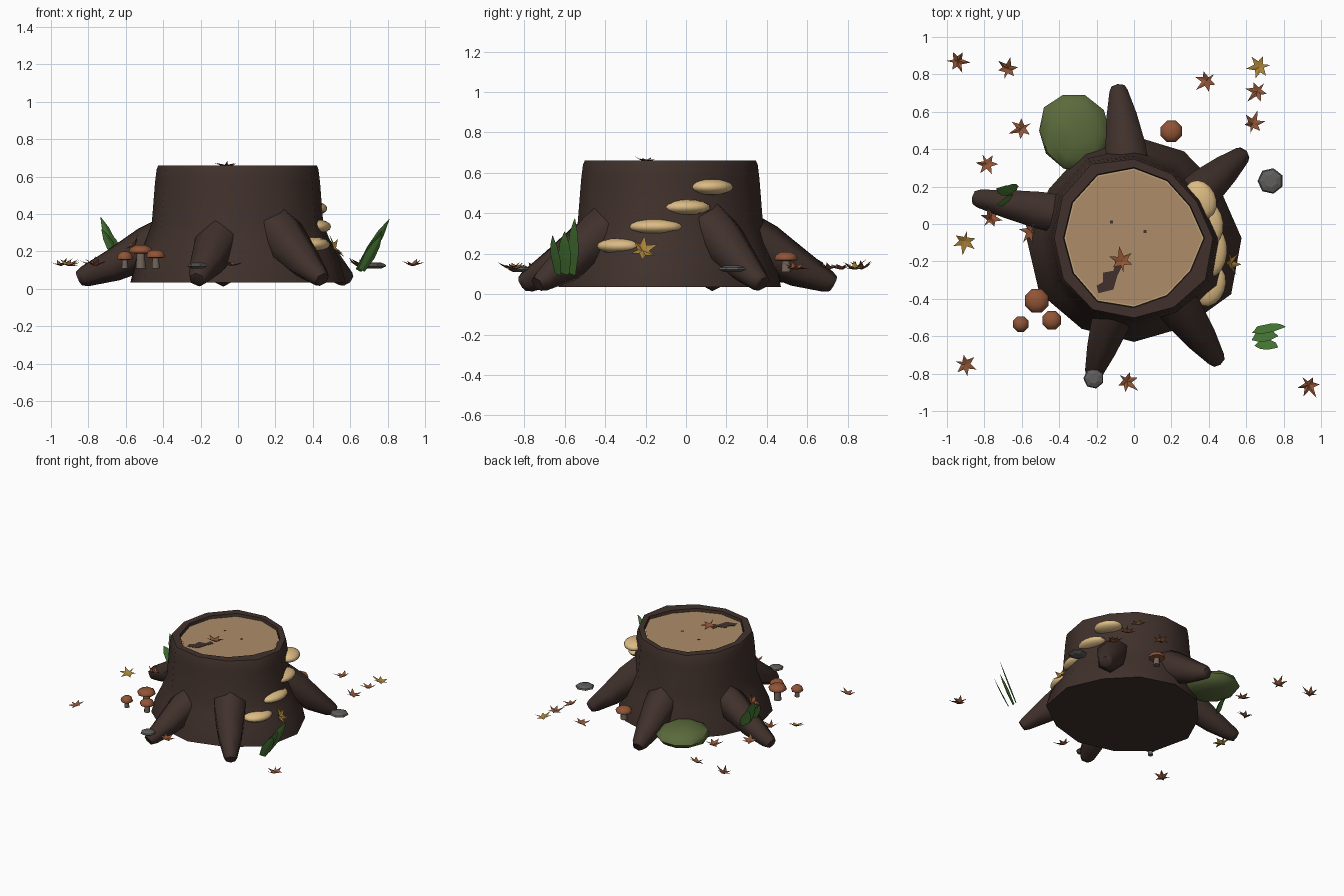
import bpy, bmesh, math, random
from mathutils import Vector, Matrix, Euler

if "Cube" in bpy.data.objects:
    bpy.data.objects.remove(bpy.data.objects["Cube"])

random.seed(4)
COLOURS = {
    "bark": (0.052, 0.031, 0.025), "cut_wood": (0.42, 0.265, 0.143), "sapwood": (0.52, 0.36, 0.18),
    "cream": (0.72, 0.50, 0.23), "rust": (0.28, 0.09, 0.037), "gold": (0.41, 0.225, 0.04),
    "grass_green": (0.068, 0.20, 0.038), "moss_green": (0.105, 0.145, 0.045),
    "stone_grey": (0.118, 0.112, 0.105), "stem_grey": (0.17, 0.125, 0.10),
}
MATS = {}
for key, rgb in COLOURS.items():
    MATS[key] = bpy.data.materials.new(key)
    MATS[key].diffuse_color = (*rgb, 1)


def finish(name, bm, mat, smooth=None, fix=True):
    """Turn a bmesh into a named, coloured object."""
    if fix:
        bmesh.ops.recalc_face_normals(bm, faces=bm.faces)
    me = bpy.data.meshes.new(name)
    bm.to_mesh(me)
    bm.free()
    ob = bpy.data.objects.new(name, me)
    bpy.context.collection.objects.link(ob)
    me.materials.append(MATS[mat])
    if smooth:
        bpy.ops.object.select_all(action='DESELECT')
        ob.select_set(True)
        bpy.context.view_layer.objects.active = ob
        bpy.ops.object.shade_smooth_by_angle(angle=math.radians(smooth))
    return ob


def skin(name, rings, mat, smooth=None):
    """Bridge equal rings of points and cap both ends."""
    bm = bmesh.new()
    vs = [[bm.verts.new(p) for p in ring] for ring in rings]
    n = len(vs[0])
    for a, b in zip(vs, vs[1:]):
        for i in range(n):
            j = (i + 1) % n
            bm.faces.new((a[i], a[j], b[j], b[i]))
    bm.faces.new(vs[0][::-1])
    bm.faces.new(vs[-1])
    return finish(name, bm, mat, smooth)


def lathe(name, profile, sides, x, y, mat, smooth=None):
    rings = [[(x + r * math.cos(a), y + r * math.sin(a), z)
              for a in (math.tau * (i + 0.5) / sides for i in range(sides))] for r, z in profile]
    return skin(name, rings, mat, smooth)


def plate(name, pts, z0, z1, mat):
    return skin(name, [[(x, y, z) for x, y in pts] for z in (z0, z1)], mat)


# --- Stump: irregular twelve-sided rings, flared foot, recessed top ---
CY = -0.075
BASE = [.575, .53, .535, .545, .54, .525, .575, .585, .56, .555, .55, .60]
RIM = [.43, .395, .405, .43, .465, .45, .435, .445, .45, .435, .435, .45]
FACE = [.37, .34, .35, .37, .385, .375, .37, .37, .385, .365, .35, .345]


def outline(radii, scale=1.0):
    return [(r * scale * math.cos(math.tau * i / 12), CY + r * scale * math.sin(math.tau * i / 12))
            for i, r in enumerate(radii)]


def mix(f, s=1.0):
    return outline([(b * (1 - f) + t * f) * s for b, t in zip(BASE, RIM)])


levels = [(mix(0), .035), (mix(.2), .15), (mix(.55), .25), (mix(1, 1.06), .35), (mix(1, 1.02), .57),
          (mix(1, 1.0), .64), (mix(1, .98), .66), (outline(FACE, 1.02), .66), (outline(FACE, 1.01), .634)]
skin("stump", [[(x, y, z) for x, y in pts] for pts, z in levels], "bark", 45)
plate("sapwood_edge", outline(FACE, 1.005), .632, .639, "sapwood")
plate("cut_face", outline(FACE, .985), .632, .641, "cut_wood")

# Crack and worm holes on the cut face
plate("crack", [(-.10, -.20), (-.06, -.22), (-.09, -.28), (-.11, -.35), (-.19, -.37), (-.20, -.33),
                (-.165, -.31), (-.165, -.26), (-.11, -.25)], .639, .643, "bark")
for hx, hy in ((-.12, .01), (.06, -.04)):
    plate("worm_hole", [(hx - .008, hy - .008), (hx + .008, hy - .008), (hx + .008, hy + .008),
                        (hx - .008, hy + .008)], .639, .643, "bark")


# --- Roots: tapered six-sided tubes running to the ground ---
def root(start, tip, r0):
    a, b = Vector(start), Vector(tip)
    d = (b - a).normalized()
    side = d.cross(Vector((0, 0, 1))).normalized()
    up = side.cross(d)
    rings = []
    for t, r, sag in ((0, r0, 0), (.3, r0 * .95, 0), (.65, r0 * .72, -.012), (.94, .056, -.003), (1, .04, 0)):
        c = a.lerp(b, t) + Vector((0, 0, sag))
        rings.append([c + side * r * math.cos(k * math.tau / 6 + math.pi / 6)
                      + up * r * math.sin(k * math.tau / 6 + math.pi / 6) for k in range(6)])
    skin("root", rings, "bark", 65)


root((-.025, .25, .30), (-.085, .73, .05), .13)
root((.27, .10, .355), (.585, .375, .05), .125)
root((.15, -.32, .375), (.45, -.735, .05), .135)
root((-.075, -.37, .31), (-.22, -.81, .05), .125)
root((-.33, .04, .29), (-.85, .14, .055), .12)


# --- Rounded blobs: moss and shelf fungi ---
def blob(name, loc, radii, mat, turn=0, seg=12, rings=8, smooth=40, jitter=0):
    bm = bmesh.new()
    bmesh.ops.create_uvsphere(bm, u_segments=seg, v_segments=rings, radius=1)
    for v in bm.verts:
        v.co *= 1 + random.uniform(-jitter, jitter)
    bm.transform(Matrix.Translation(loc) @ Matrix.Rotation(turn, 4, 'Z') @ Matrix.Diagonal((*radii, 1)))
    finish(name, bm, mat, smooth)


blob("moss_mound", (-.32, .49, .128), (.19, .21, .074), "moss_green", .3, 10, 8, 40, .04)
for x, y, z, ry, turn in ((.405, -.33, .238, .115, -.35), (.415, -.15, .333, .135, -.08),
                          (.395, .0, .43, .122, .1), (.355, .13, .53, .108, .45)):
    blob("shelf_fungus", (x, y, z), (.083, ry, .039), "cream", turn, 16, 8, 60)

# --- Mushrooms: octagonal caps on short stems ---
for x, y, r, z in ((-.52, -.41, .068, .19), (-.44, -.515, .054, .165), (-.605, -.535, .045, .155),
                   (.20, .495, .062, .165)):
    lathe("mushroom_stem", [(r * .42, .11), (r * .33, z + .01)], 8, x, y, "stem_grey", 50)
    lathe("mushroom_cap", [(r * .5, z), (r * .95, z + .003), (r, z + .013), (r * .85, z + .03),
                           (r * .45, z + .044)], 8, x, y, "rust", 50)

# --- Flat stones ---
for x, y, r in ((.73, .23, .07), (-.215, -.825, .056)):
    lathe("stone", [(r * .6, .11), (r, .122), (r * .9, .132), (r * .5, .142)], 7, x, y, "stone_grey")


# --- Grass blades: broad, thin, slightly folded leaf shapes ---
def blade(base, tip, width, turn):
    a, b = Vector(base), Vector(tip)
    d = (b - a).normalized()
    side = Vector((math.cos(turn), math.sin(turn), 0))
    side = (side - d * side.dot(d)).normalized()
    out = side.cross(d).normalized() * width
    rings = []
    for t, w in ((0, .65), (.4, 1), (.72, .75), (1, .04)):
        c = a.lerp(b, t)
        s = side * width * .5 * w
        rings.append([c - s, c + out * w * .1, c + s, c + out * w * .02])
    skin("grass_blade", rings, "grass_green")


for base, tip, turn in (((.645, -.565, .10), (.81, -.55, .375), .75), ((.64, -.60, .10), (.77, -.60, .31), .95),
                        ((.66, -.635, .10), (.77, -.66, .29), .6), ((-.64, .17, .16), (-.735, .19, .385), .75),
                        ((-.65, .14, .17), (-.73, .105, .32), .9), ((-.635, .185, .16), (-.69, .20, .30), .6)):
    blade(base, tip, .075, turn)


# --- Fallen leaves: five broad curled lobes and a thin stalk ---
def leaf(x, y, z, mat, tilt=(0, 0), r=.07, curl=.04):
    bm = bmesh.new()
    rot = Euler((tilt[0] + random.uniform(-.25, .25), tilt[1] + random.uniform(-.25, .25), 0)).to_matrix()
    spin = random.uniform(0, math.tau)
    pts = []
    for deg, length in ((-116, .82), (-60, .95), (0, 1.1), (60, .95), (116, .82)):
        pts += [(deg, length * random.uniform(.95, 1.08), random.uniform(.2, 1) * curl), (deg + 29, .43, .22 * curl)]
    pts[-1] = (158, .34, .2 * curl)
    pts += [(180, .85, .5 * curl), (202, .34, .2 * curl)]
    ring = []
    for deg, length, h in pts:
        a = spin + math.radians(deg)
        ring.append(Vector((r * length * math.cos(a), r * length * math.sin(a), h)))
    at = Vector((x, y, z))
    rim = [bm.verts.new(rot @ p + at) for p in ring]
    # two fans a hair apart make a thin closed leaf
    low = bm.verts.new(at + rot @ Vector((0, 0, -.004)))
    top = bm.verts.new(at + rot @ Vector((0, 0, .003)))
    for a, b in zip(rim, rim[1:] + rim[:1]):
        bm.faces.new((top, a, b))
        bm.faces.new((low, b, a))
    finish("fallen_leaf", bm, mat, fix=False)


for x, y in ((-.945, .87), (-.675, .83), (-.60, .51), (-.785, .32), (-.765, .03), (.39, .765), (.66, .71),
             (.635, .535), (-.90, -.75), (-.04, -.84), (.935, -.86)):
    leaf(x, y, .125, "rust", r=.065)
leaf(-.55, -.04, .24, "rust", (0, -.6))
leaf(-.065, -.20, .652, "rust", curl=.05)
leaf(.67, .84, .125, "gold")
leaf(-.905, -.09, .125, "gold")
leaf(.515, -.215, .215, "gold", (0, 1.05), .076)

for m in bpy.data.materials:
    if m.users and not m.is_grease_pencil:
        m.use_nodes = True
        m.node_tree.nodes["Principled BSDF"].inputs["Base Color"].default_value = m.diffuse_color
